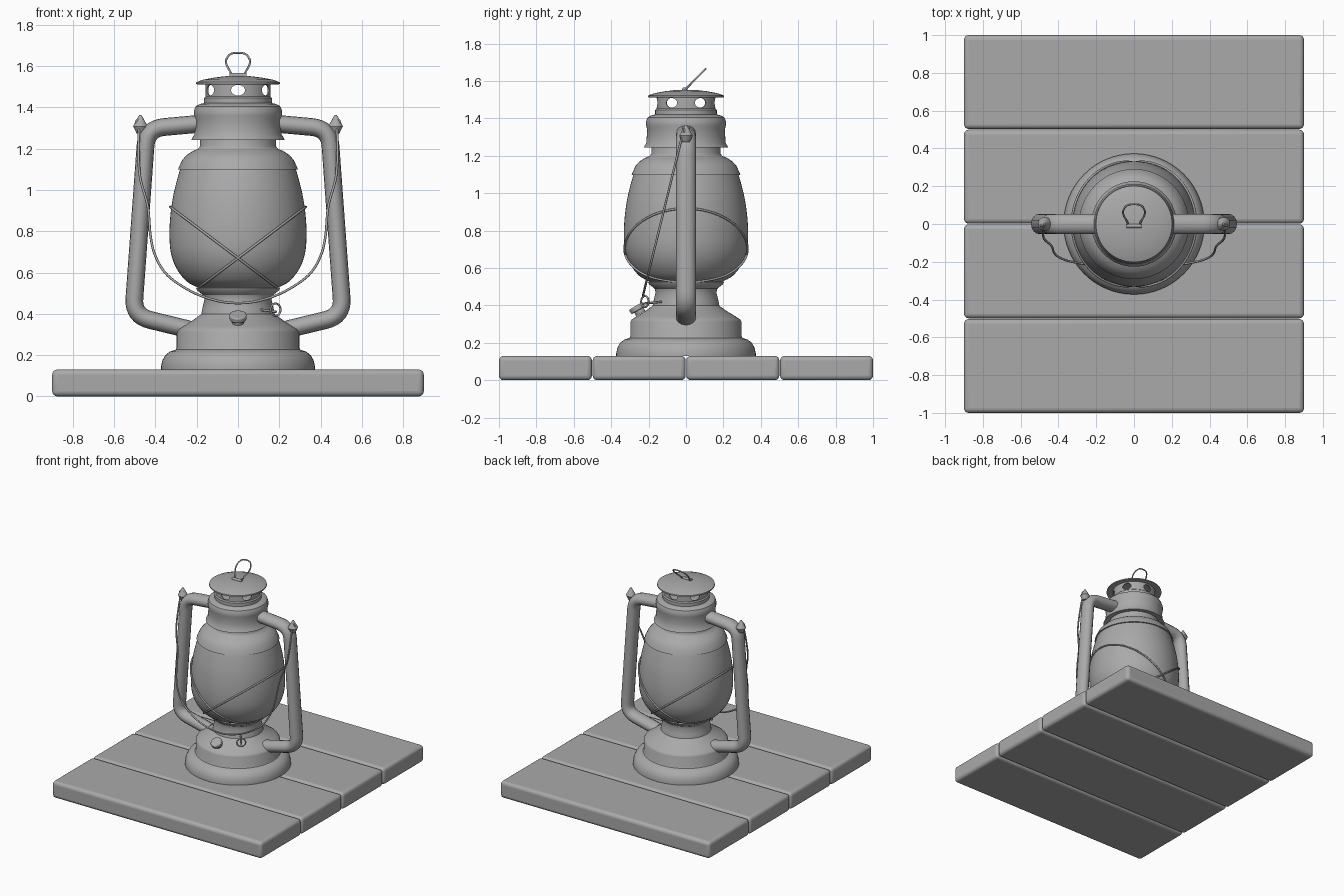
import bpy, bmesh, math
from math import sin, cos, pi, radians
from mathutils import Vector

if "Cube" in bpy.data.objects:
    bpy.data.objects.remove(bpy.data.objects["Cube"])


def activate(ob):
    bpy.ops.object.select_all(action='DESELECT')
    ob.select_set(True)
    bpy.context.view_layer.objects.active = ob


def smooth(ob, angle=35):
    activate(ob)
    bpy.ops.object.shade_smooth_by_angle(angle=radians(angle))
    return ob


def from_bmesh(name, bm):
    bmesh.ops.recalc_face_normals(bm, faces=bm.faces)
    me = bpy.data.meshes.new(name)
    bm.to_mesh(me)
    bm.free()
    ob = bpy.data.objects.new(name, me)
    bpy.context.collection.objects.link(ob)
    return ob


def lathe(name, profile, closed=False, n=64):
    """Revolve (radius, z) points about the z axis."""
    bm = bmesh.new()
    rings = []
    for r, z in profile:
        if r < 1e-5:
            rings.append([bm.verts.new((0, 0, z))] * n)
        else:
            rings.append([bm.verts.new((r * cos(2 * pi * i / n), r * sin(2 * pi * i / n), z)) for i in range(n)])
    pairs = list(zip(rings, rings[1:] + rings[:1])) if closed else list(zip(rings, rings[1:]))
    for a, b in pairs:
        for i in range(n):
            j = (i + 1) % n
            quad = list(dict.fromkeys((a[i], a[j], b[j], b[i])))
            if len(quad) > 2:
                bm.faces.new(quad)
    return smooth(from_bmesh(name, bm))


def rounded(pts, radius, steps=8):
    """Round the inner corners of a polyline."""
    pts = [Vector(p) for p in pts]
    out = [pts[0]]
    for a, b, c in zip(pts, pts[1:], pts[2:]):
        p, q = b + (a - b).normalized() * radius, b + (c - b).normalized() * radius
        for k in range(steps + 1):
            t = k / steps
            out.append(p * (1 - t) ** 2 + b * 2 * t * (1 - t) + q * t * t)
    return out + [pts[-1]]


def spline(pts, steps=6):
    """Catmull-Rom curve through the points."""
    p = [Vector(v) for v in pts]
    p = [2 * p[0] - p[1]] + p + [2 * p[-1] - p[-2]]
    out = []
    for a, b, c, d in zip(p, p[1:], p[2:], p[3:]):
        for k in range(steps):
            t = k / steps
            out.append(0.5 * (2 * b + (c - a) * t + (2 * a - 5 * b + 4 * c - d) * t ** 2
                              + (3 * b - a - 3 * c + d) * t ** 3))
    return out + [p[-2]]


def tube(name, pts, radius, cyclic=False, res=2, scale_y=1):
    cu = bpy.data.curves.new(name, 'CURVE')
    cu.dimensions = '3D'
    cu.bevel_depth, cu.bevel_resolution, cu.use_fill_caps = radius, res, True
    sp = cu.splines.new('POLY')
    sp.points.add(len(pts) - 1)
    for q, v in zip(sp.points, pts):
        q.co = (*v, 1)
    sp.use_cyclic_u = cyclic
    ob = bpy.data.objects.new(name, cu)
    bpy.context.collection.objects.link(ob)
    ob.scale.y = scale_y
    activate(ob)
    bpy.ops.object.convert(target='MESH')
    return smooth(bpy.context.object, 50)


def cylinder(name, r1, r2, depth, loc, axis, n=32, bevel=0):
    bpy.ops.mesh.primitive_cone_add(vertices=n, radius1=r1, radius2=r2, depth=depth, location=loc,
                                    rotation=Vector(axis).to_track_quat('Z', 'Y').to_euler())
    ob = bpy.context.object
    ob.name = name
    if bevel:
        m = ob.modifiers.new('bevel', 'BEVEL')
        m.width, m.segments = bevel, 2
    return smooth(ob)


# Four rounded floor planks
for i in range(4):
    bpy.ops.mesh.primitive_cube_add(size=1, location=(0, -0.7515 + 0.501 * i, 0.065))
    plank = bpy.context.object
    plank.name = f'plank_{i + 1}'
    plank.scale = (1.8, 0.497, 0.13)
    bpy.ops.object.transform_apply(location=False, scale=True)
    m = plank.modifiers.new('bevel', 'BEVEL')
    m.width, m.segments = 0.025, 4
    smooth(plank)

# Fuel tank and burner neck
lathe('fuel_tank', [(0, .13), (.373, .13), (.373, .145), (.366, .175), (.352, .2), (.33, .217), (.302, .226),
                    (.297, .235), (.297, .312), (.29, .325), (.265, .341), (.22, .368), (.185, .393), (.175, .402),
                    (0, .402)])
lathe('burner_neck', [(.178, .4), (.172, .43), (.162, .47), (.168, .49), (.198, .513), (.203, .525), (.19, .532),
                      (0, .532)])

# Glass globe
globe = [Vector((r, z, 0)) for r, z in [(.19, .525), (.25, .558), (.298, .62), (.324, .69), (.332, .77),
                                        (.329, .86), (.316, .96), (.295, 1.05), (.277, 1.11)]]
globe = [(v.x, v.y) for v in spline(globe, 4)]
lathe('glass_globe', globe)

# Globe cap, hood, chimney base
lathe('globe_cap', [(.27, 1.098), (.291, 1.098), (.284, 1.115), (.27, 1.145), (.25, 1.168), (.22, 1.188),
                    (.192, 1.2), (.184, 1.212), (.184, 1.26), (0, 1.26)])
lathe('hood', [(.18, 1.25), (.215, 1.243), (.226, 1.243), (.222, 1.252), (.212, 1.268), (.21, 1.3), (.207, 1.34),
               (.213, 1.36), (.213, 1.385), (.205, 1.405), (.185, 1.416), (.167, 1.42), (0, 1.42)])

# Vented chimney with six openings
chimney = lathe('vented_chimney', [(.15, 1.415), (.165, 1.415), (.165, 1.445), (.157, 1.452), (.157, 1.522),
                                   (.15, 1.522)], closed=True)
bm = bmesh.new()
for k in range(6):
    a = radians(30 + 60 * k)
    out, side = Vector((cos(a), sin(a), 0)), Vector((-sin(a), cos(a), 0))
    loops = [[bm.verts.new(out * d + side * .034 * cos(t) + Vector((0, 0, 1.483 + .026 * sin(t))))
              for t in [2 * pi * i / 20 for i in range(20)]] for d in (.1, .22)]
    bm.faces.new(loops[0])
    bm.faces.new(loops[1])
    for i in range(20):
        j = (i + 1) % 20
        bm.faces.new((loops[0][i], loops[0][j], loops[1][j], loops[1][i]))
cutter = from_bmesh('vent_cutter', bm)
m = chimney.modifiers.new('vents', 'BOOLEAN')
m.object, m.operation, m.solver = cutter, 'DIFFERENCE', 'EXACT'
activate(chimney)
bpy.ops.object.modifier_apply(modifier='vents')
bpy.data.objects.remove(cutter)

# Lid and lifting loop
lathe('lid', [(0, 1.53), (.15, 1.52), (.195, 1.511), (.203, 1.513), (.202, 1.522), (.17, 1.534), (.11, 1.545),
              (.05, 1.552), (0, 1.553)])
loop = [(-.032, 0), (-.037, .025), (-.055, .07), (-.056, .11), (-.036, .145), (0, .154),
        (.036, .145), (.056, .11), (.055, .07), (.037, .025), (.032, 0)]
tube('lid_loop', spline([(x, -.003 + s * .7, 1.555 + s * .71) for x, s in loop]), .005)
tube('lid_clip', [(-.04, -.01, 1.555), (.04, -.01, 1.555)], .011)

# Side air tubes, lugs and handle hooks
for s, side in ((-1, 'left'), (1, 'right')):
    path = [(s * .17, 0, 1.322), (s * .442, 0, 1.297), (s * .508, 0, .39), (s * .24, 0, .325)]
    path = path[:1] + rounded(path, .085)[1:]
    tube(f'air_tube_{side}', path, .043, res=6, scale_y=1.24)
    cylinder(f'handle_lug_{side}', .036, .006, .055, (s * .473, 0, 1.335), (0, 0, 1), 12)
    cylinder(f'lug_base_{side}', .02, .036, .035, (s * .471, 0, 1.29), (0, 0, 1), 12)
    tube(f'handle_hook_{side}', [(s * .476 + .018 * cos(t), -.01, 1.325 + .02 * sin(t))
                                 for t in [2 * pi * i / 16 for i in range(16)]], .005, True)

# Carrying handle hanging in front
half = [(.478, 1.33), (.482, 1.2), (.474, 1.06), (.437, .92), (.424, .78), (.4, .68), (.34, .585), (.22, .505),
        (.1, .463)]
bail = [(-x, z) for x, z in half] + [(0, .452)] + half[::-1]
tube('carrying_handle', spline([(x, -.015 - (1.33 - z) * .245, z) for x, z in bail]), .006)


# Crossed guard wires that follow the globe
def globe_radius(z):
    for (r0, z0), (r1, z1) in zip(globe, globe[1:]):
        if z0 <= z <= z1:
            return r0 + (r1 - r0) * (z - z0) / (z1 - z0)
    return globe[0][0] if z < globe[0][1] else globe[-1][0]


for s, side in ((-1, 'left'), (1, 'right')):
    ring = []
    for i in range(72):
        t, r = 2 * pi * i / 72, .3
        for _ in range(40):
            r = .6 * r + .4 * (globe_radius(.67 + .755 * r * cos(t)) + .006)
        ring.append((s * r * cos(t), r * sin(t), .67 + .755 * r * cos(t)))
    tube(f'guard_wire_{side}', ring, .006, True)

# Filler cap on the tank shoulder
axis = Vector((0, -.5, .86)).normalized()
cylinder('filler_neck', .028, .028, .03, Vector((0, -.25, .37)), axis)
cylinder('filler_cap', .042, .042, .028, Vector((0, -.262, .385)), axis, bevel=.006)

# Wick adjuster: shaft with a wire thumb ring
tube('wick_shaft', [(.09, -.1, .422), (.185, -.225, .41)], .006)
tube('wick_ring', [(.182 + .024 * cos(t), -.22 + .02 * cos(t), .42 + .03 * sin(t))
                   for t in [2 * pi * i / 20 for i in range(20)]], .005, True)

# One dark grey finish for every part
grey = bpy.data.materials.new('dark_grey')
grey.diffuse_color = (.4, .4, .4, 1)
grey.use_nodes = True
grey.node_tree.nodes["Principled BSDF"].inputs["Base Color"].default_value = grey.diffuse_color
for ob in bpy.context.scene.objects:
    ob.data.materials.clear()
    ob.data.materials.append(grey)
